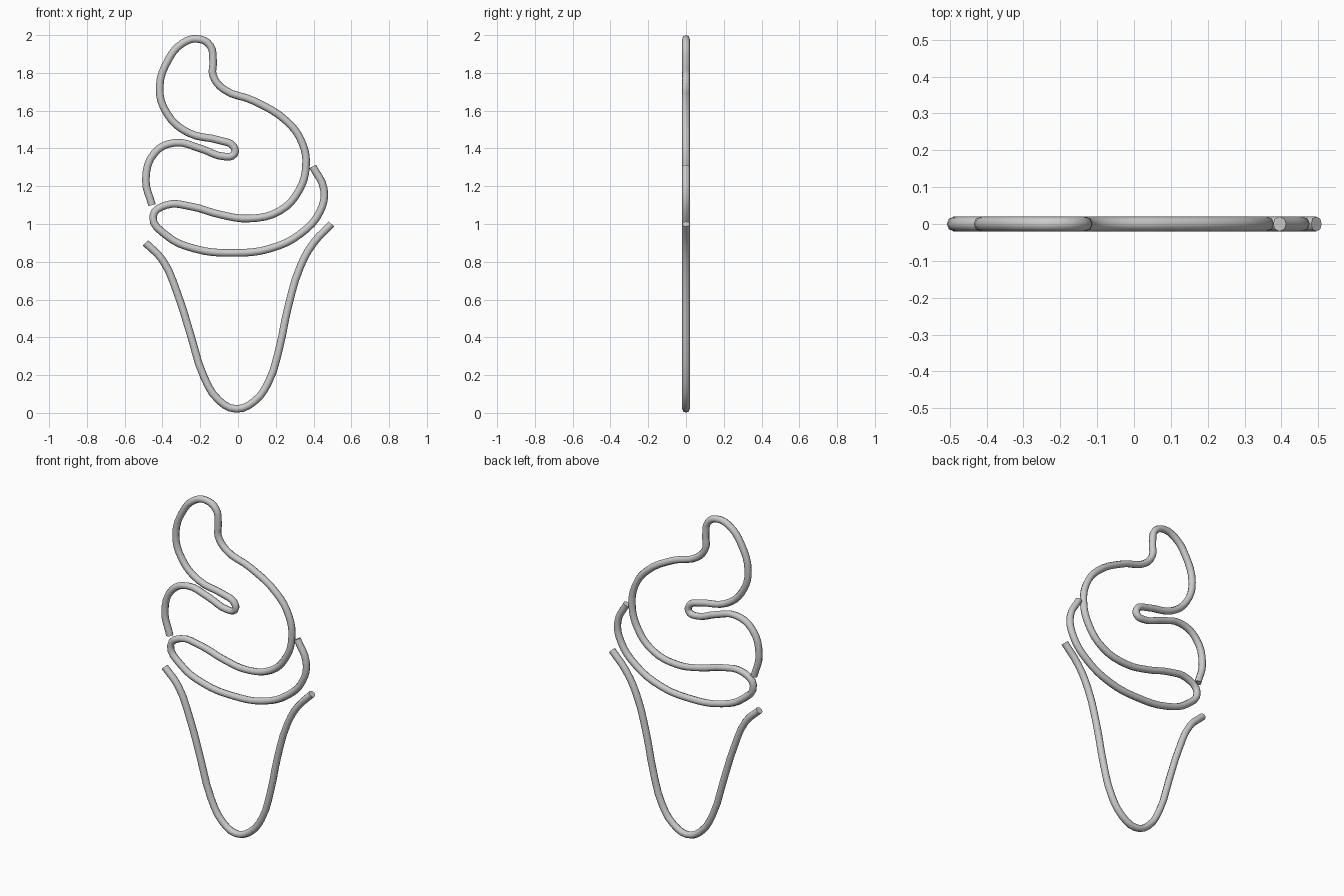
import bpy
import math

TUBE_RADIUS = 0.02


def remove_default_cube():
    cube = bpy.data.objects.get("Cube")
    if cube is not None:
        bpy.data.objects.remove(cube, do_unlink=True)


def make_material(name, colour):
    material = bpy.data.materials.new(name)
    material.use_nodes = True
    material.diffuse_color = colour
    shader = next(node for node in material.node_tree.nodes
                  if node.type == "BSDF_PRINCIPLED")
    shader.inputs["Base Color"].default_value = colour
    return material


def bent_tube(name, path, material, steps):
    """Sweep an eight-sided tube along a smooth path in the front plane."""
    curve = bpy.data.curves.new(name, "CURVE")
    curve.dimensions = "3D"
    curve.resolution_u = steps
    curve.bevel_depth = TUBE_RADIUS
    curve.bevel_resolution = 2
    curve.use_fill_caps = True

    spline = curve.splines.new("BEZIER")
    spline.bezier_points.add(len(path) - 1)
    for point, (x, z) in zip(spline.bezier_points, path):
        point.co = (x, 0, z)
        point.handle_left_type = "AUTO"
        point.handle_right_type = "AUTO"

    tube = bpy.data.objects.new(name, curve)
    bpy.context.collection.objects.link(tube)

    # Turn the swept curve into a mesh with smooth sides and sharp end caps
    bpy.ops.object.select_all(action="DESELECT")
    tube.select_set(True)
    bpy.context.view_layer.objects.active = tube
    bpy.ops.object.convert(target="MESH")
    tube = bpy.context.view_layer.objects.active
    tube.data.materials.clear()
    tube.data.materials.append(material)
    bpy.ops.object.shade_smooth_by_angle(angle=math.radians(60))
    return tube


remove_default_cube()
grey = make_material("plain grey", (0.6, 0.6, 0.6, 1))

# Open wafer cone outline, from the left rim round the tip to the right rim
cone_path = [
    (-.49, .9), (-.4, .81), (-.32, .63), (-.25, .41), (-.18, .19),
    (-.1, .065), (-.01, .021), (.085, .06), (.16, .16), (.217, .336),
    (.265, .56), (.33, .775), (.4, .9), (.495, 1),
]

# Swirl of cream: side bulge, inner fold, peak, large curl and lower roll
swirl_path = [
    (-.455, 1.1), (-.488, 1.235), (-.44, 1.378), (-.333, 1.43), (-.2, 1.4),
    (-.07, 1.357), (-.02, 1.37), (-.025, 1.412), (-.095, 1.442),
    (-.265, 1.484), (-.376, 1.585), (-.415, 1.72), (-.365, 1.876),
    (-.296, 1.955), (-.217, 1.98), (-.148, 1.945), (-.132, 1.86),
    (-.132, 1.786), (-.074, 1.712), (.08, 1.653), (.26, 1.542),
    (.339, 1.431), (.36, 1.31), (.323, 1.178), (.222, 1.07), (.058, 1.029),
    (-.095, 1.05), (-.25, 1.093), (-.38, 1.1), (-.45, 1.04), (-.38, .94),
    (-.233, .87), (-.026, .847), (.17, .87), (.333, .95), (.434, 1.066),
    (.455, 1.183), (.395, 1.305),
]

bent_tube("cone_outline", cone_path, grey, steps=3)
bent_tube("cream_swirl_outline", swirl_path, grey, steps=4)
